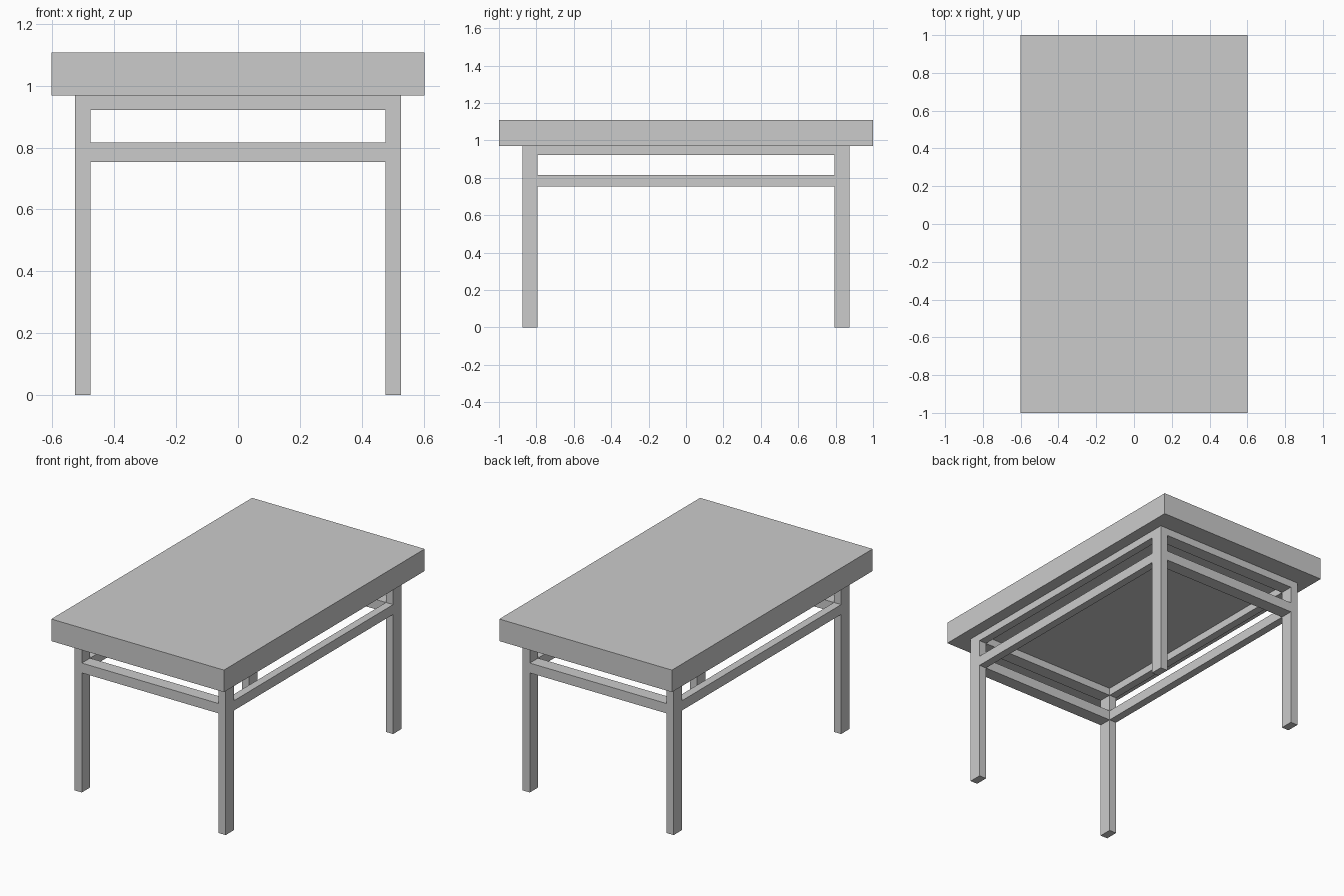
import bpy

if "Cube" in bpy.data.objects:
    bpy.data.objects.remove(bpy.data.objects["Cube"])

# Key dimensions
LX, LY = 0.527, 0.875      # outer faces of the leg frame
WX, WY = 0.05, 0.082       # leg section
TOP_Z0, TOP_Z1 = 0.969, 1.108


def box(name, lo, hi):
    bpy.ops.mesh.primitive_cube_add(size=1, location=[(a + b) / 2 for a, b in zip(lo, hi)])
    ob = bpy.context.object
    ob.name = ob.data.name = name
    ob.scale = [b - a for a, b in zip(lo, hi)]
    bpy.ops.object.transform_apply(location=False, rotation=False, scale=True)
    return ob


def span(side, outer, width):
    """Low and high bound of a strip lying against the outer face on one side."""
    return sorted((side * outer, side * (outer - width)))


# Thick table top
box("table_top", (-0.602, -1.0, TOP_Z0), (0.602, 1.0, TOP_Z1))

# Four legs
for sx, xn in ((-1, "left"), (1, "right")):
    for sy, yn in ((-1, "front"), (1, "back")):
        x0, x1 = span(sx, LX, WX)
        y0, y1 = span(sy, LY, WY)
        box(f"{yn}_{xn}_leg", (x0, y0, 0), (x1, y1, TOP_Z0))

# Upper apron rails and lower stretchers, flush with the legs
for part, z0, z1 in (("apron", 0.922, TOP_Z0), ("stretcher", 0.754, 0.816)):
    for s, xn, yn in ((-1, "left", "front"), (1, "right", "back")):
        y0, y1 = span(s, LY, WY)
        box(f"{yn}_{part}", (-LX + WX, y0, z0), (LX - WX, y1, z1))
        x0, x1 = span(s, LX, WX)
        box(f"{xn}_{part}", (x0, -LY + WY, z0), (x1, LY - WY, z1))
